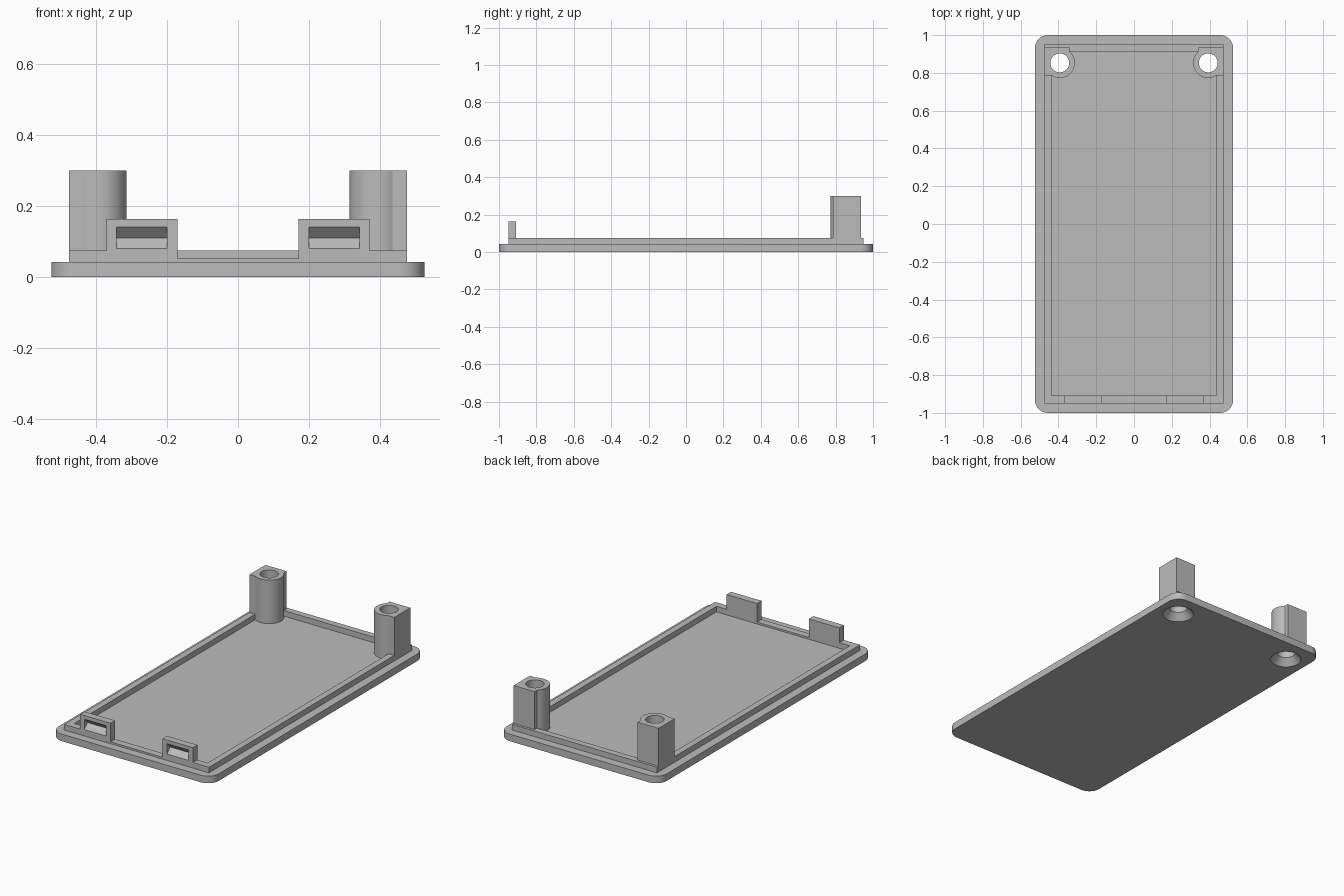
import bpy, bmesh
from math import sin, cos, pi, radians
from mathutils import Vector

cube = bpy.data.objects.get("Cube")
if cube:
    bpy.data.objects.remove(cube)

grey = bpy.data.materials.new("plain grey plastic")
grey.use_nodes = True
grey.diffuse_color = (0.5, 0.5, 0.5, 1)
grey.node_tree.nodes["Principled BSDF"].inputs["Base Color"].default_value = (0.5, 0.5, 0.5, 1)


def finish(name, bm):
    bmesh.ops.recalc_face_normals(bm, faces=bm.faces)
    mesh = bpy.data.meshes.new(name)
    bm.to_mesh(mesh)
    bm.free()
    mesh.materials.append(grey)
    obj = bpy.data.objects.new(name, mesh)
    bpy.context.collection.objects.link(obj)
    return obj


def prism(name, outline, start, end, along="z"):
    """Extrude a flat outline along z (outline in x, y) or along x (outline in y, z)."""
    bm = bmesh.new()
    place = (lambda a, b: (a, b, start)) if along == "z" else (lambda a, b: (start, a, b))
    face = bm.faces.new([bm.verts.new(place(a, b)) for a, b in outline])
    moved = bmesh.ops.extrude_face_region(bm, geom=[face])["geom"]
    step = Vector((0, 0, end - start)) if along == "z" else Vector((end - start, 0, 0))
    bmesh.ops.translate(bm, vec=step, verts=[v for v in moved if isinstance(v, bmesh.types.BMVert)])
    return finish(name, bm)


def box(name, x0, x1, y0, y1, z0, z1):
    return prism(name, [(x0, y0), (x1, y0), (x1, y1), (x0, y1)], z0, z1)


def lathe(name, x, y, profile, count=48):
    """Solid of revolution from (radius, height) pairs."""
    bm = bmesh.new()
    rings = [[bm.verts.new((x + r * cos(2 * pi * i / count), y + r * sin(2 * pi * i / count), z))
              for i in range(count)] for r, z in profile]
    for low, high in zip(rings, rings[1:]):
        for i in range(count):
            j = (i + 1) % count
            bm.faces.new((low[i], low[j], high[j], high[i]))
    bm.faces.new(rings[0])
    bm.faces.new(rings[-1])
    return finish(name, bm)


def arc(cx, cy, r, a0, a1, steps):
    return [(cx + r * cos(radians(a0 + (a1 - a0) * i / steps)),
             cy + r * sin(radians(a0 + (a1 - a0) * i / steps))) for i in range(steps + 1)]


def cut(obj, cutters):
    bpy.context.view_layer.objects.active = obj
    for cutter in cutters:
        cutter.hide_render = True
        mod = obj.modifiers.new("cut", "BOOLEAN")
        mod.operation = "DIFFERENCE"
        mod.solver = "EXACT"
        mod.object = cutter
        bpy.ops.object.modifier_apply(modifier=mod.name)


PLATE_TOP, RIM_TOP = 0.042, 0.075
POST_X, POST_Y = 0.393, 0.853

# Base plate with rounded corners
R = 0.07
outline = []
for sx, sy, a in ((1, 1, 0), (-1, 1, 90), (-1, -1, 180), (1, -1, 270)):
    outline += arc(sx * (0.525 - R), sy * (1 - R), R, a, a + 90, 10)
plate = prism("base_plate", outline, 0, PLATE_TOP)

# Raised rim, lowered at the front between the two tabs
rim = box("rim", -0.475, 0.475, -0.95, 0.95, PLATE_TOP, RIM_TOP)
rim_cutters = [box("rim_inside_cutter", -0.437, 0.437, -0.908, 0.912, 0, 0.2),
               box("front_notch_cutter", -0.17, 0.17, -1, -0.8, 0.053, 0.2)]
cut(rim, rim_cutters)

# Screw holes, wider at the underside
holes = [lathe("hole_cutter", s * POST_X, POST_Y,
               [(0.094, -0.01), (0.05, 0.04), (0.05, 0.4)]) for s in (-1, 1)]
cut(plate, holes)
cut(rim, holes)

parts = [plate, rim]
spare = rim_cutters + holes
for side, s, hole in (("right", -1, holes[0]), ("left", 1, holes[1])):
    # Screw post: round towards the middle, square in the corner
    shape = [(0.475, 0.935), (0.338, 0.935)]
    shape += arc(POST_X, POST_Y, 0.08, 133.4, 301.7, 32)
    shape += [(0.435, 0.785), (0.475, 0.785)]
    post = prism(side + "_screw_post", [(s * x, y) for x, y in shape], PLATE_TOP, 0.3)
    cut(post, [hole])

    # Snap tab with a V-shaped catch groove
    x0, x1 = sorted((s * 0.17, s * 0.37))
    tab = box(side + "_snap_tab", x0, x1, -0.95, -0.908, PLATE_TOP, 0.163)
    x0, x1 = sorted((s * 0.2, s * 0.342))
    groove = prism("groove_cutter", [(-0.96, 0.07), (-0.92, 0.11), (-0.96, 0.152)], x0, x1, "x")
    cut(tab, [groove])
    parts += [post, tab]
    spare.append(groove)

for helper in spare:
    bpy.data.objects.remove(helper)

# Smooth the round walls, keep every edge sharp
bpy.ops.object.select_all(action="DESELECT")
for obj in parts:
    obj.select_set(True)
bpy.context.view_layer.objects.active = plate
bpy.ops.object.shade_smooth_by_angle(angle=radians(30))
